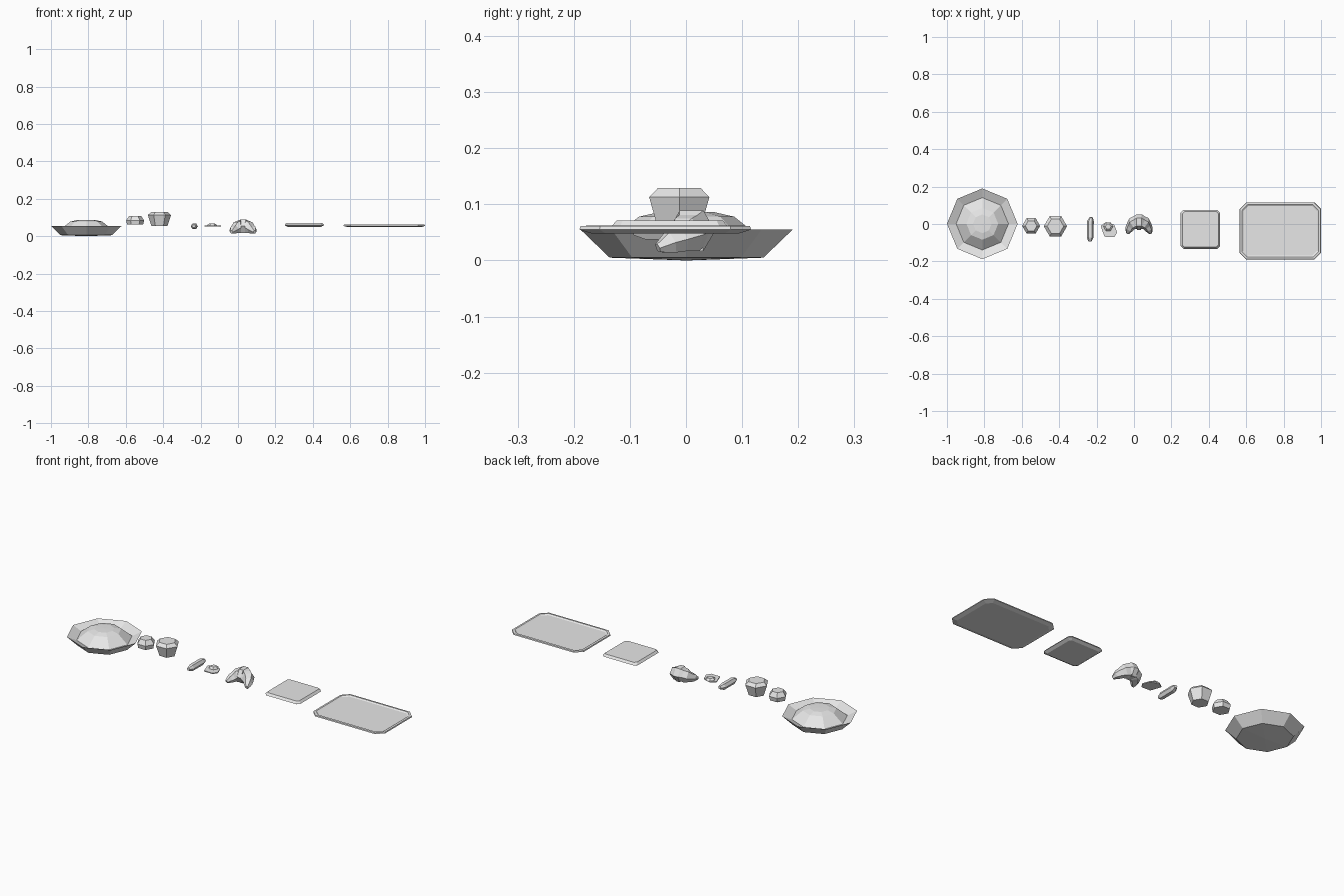
import bpy, bmesh
from math import cos, sin, tau
from mathutils import Vector

cube = bpy.data.objects.get("Cube")
if cube:
    bpy.data.objects.remove(cube)

grey = bpy.data.materials.new("plain grey")
grey.use_nodes = True
grey.diffuse_color = (0.8, 0.8, 0.8, 1)
grey.node_tree.nodes["Principled BSDF"].inputs["Base Color"].default_value = (0.8, 0.8, 0.8, 1)


def loft(name, rings, cap=True):
    """Skin a closed shape through rings of points; a one-point ring is a tip."""
    bm = bmesh.new()
    loops = [[bm.verts.new(p) for p in ring] for ring in rings]
    for a, b in zip(loops, loops[1:]):
        n = max(len(a), len(b))
        for i in range(n):
            j = (i + 1) % n
            if len(a) == 1:
                bm.faces.new((a[0], b[j], b[i]))
            elif len(b) == 1:
                bm.faces.new((a[i], a[j], b[0]))
            else:
                bm.faces.new((a[i], a[j], b[j], b[i]))
    for end in (loops[0], loops[-1]):
        if cap and len(end) > 2:
            bm.faces.new(end)
    bmesh.ops.recalc_face_normals(bm, faces=bm.faces)
    mesh = bpy.data.meshes.new(name)
    bm.to_mesh(mesh)
    bm.free()
    mesh.materials.append(grey)
    obj = bpy.data.objects.new(name, mesh)
    bpy.context.collection.objects.link(obj)
    return obj


def turned(name, x, y, sides, profile):
    """Low-sided turned shape from (radius, height) pairs."""
    return loft(name, [[(x, y, z)] if r == 0 else
                       [(x + r * cos(tau * i / sides), y + r * sin(tau * i / sides), z)
                        for i in range(sides)] for r, z in profile])


def slab(name, x, y, w, d, cut, profile):
    """Rectangle with cut corners, stacked from (inset, height) pairs."""
    rings = []
    for inset, z in profile:
        a, b = w / 2 - inset, d / 2 - inset
        c = cut - inset * 0.5
        pts = [(a, -b + c), (a, b - c), (a - c, b), (-a + c, b),
               (-a, b - c), (-a, -b + c), (-a + c, -b), (a - c, -b)]
        rings.append([(x + px, y + py, z) for px, py in pts])
    return loft(name, rings)


def tube(name, path, sides=6):
    """Faceted tube through (x, y, z, radius) stations."""
    rings = []
    for k, (x, y, z, r) in enumerate(path):
        before = Vector(path[max(k - 1, 0)][:3])
        after = Vector(path[min(k + 1, len(path) - 1)][:3])
        along = (after - before).normalized()
        side = along.cross(Vector((0, 0, 1))).normalized()
        up = side.cross(along)
        rings.append([Vector((x, y, z)) + r * (side * cos(tau * i / sides) + up * sin(tau * i / sides))
                      for i in range(sides)])
    return loft(name, rings)


# Bowl and its heaped filling
turned("bowl", -0.811, 0.001, 8,
       [(0, 0), (0.137, 0.005), (0.189, 0.055), (0.138, 0.032), (0, 0.03)])
turned("bowl_filling", -0.811, 0.001, 8,
       [(0, 0.031), (0.14, 0.034), (0.085, 0.078), (0.05, 0.086), (0, 0.087)])

# Two small rolls
turned("small_roll", -0.55, -0.01, 6, [(0.043, 0.062), (0.048, 0.085), (0.031, 0.109)])
turned("tall_roll", -0.42, -0.012, 6, [(0.043, 0.055), (0.062, 0.113), (0.044, 0.129)])

# Bread finger
tube("bread_finger", [(-0.228, 0.036, 0.055, 0.009), (-0.233, 0.015, 0.053, 0.018),
                      (-0.234, -0.072, 0.053, 0.018), (-0.236, -0.093, 0.053, 0.009)])

# Flat egg with raised yolk
white = [(-0.178, -0.01), (-0.158, -0.068), (-0.105, -0.07),
         (-0.09, -0.045), (-0.105, -0.005), (-0.15, 0.01)]
loft("egg_white", [[(x, y, z) for x, y in white] for z in (0.052, 0.057)])
turned("egg_yolk", -0.138, -0.014, 6, [(0.026, 0.056), (0.024, 0.061), (0.015, 0.067)])

# Crescent pastry: half of the arc, mirrored about its middle
half = [(-0.062, -0.05, 0.022, 0.009), (-0.053, -0.028, 0.032, 0.022),
        (-0.044, -0.012, 0.038, 0.026), (-0.030, 0.002, 0.046, 0.036),
        (-0.014, 0.009, 0.052, 0.036), (-0.012, 0.010, 0.053, 0.042)]
mid = 0.027
tube("crescent_pastry", [(mid + x, y, z, r) for x, y, z, r in half]
     + [(mid - x, y, z, r) for x, y, z, r in reversed(half)])

# Thick square board
slab("square_board", 0.355, -0.029, 0.212, 0.21, 0.016,
     [(0.016, 0.05), (0.0, 0.059), (0.010, 0.071)])

# Large tray with a shallow rim
slab("serving_tray", 0.782, -0.037, 0.436, 0.306, 0.036,
     [(0.022, 0.048), (0.0, 0.055), (0.002, 0.061), (0.013, 0.062), (0.021, 0.057)])
